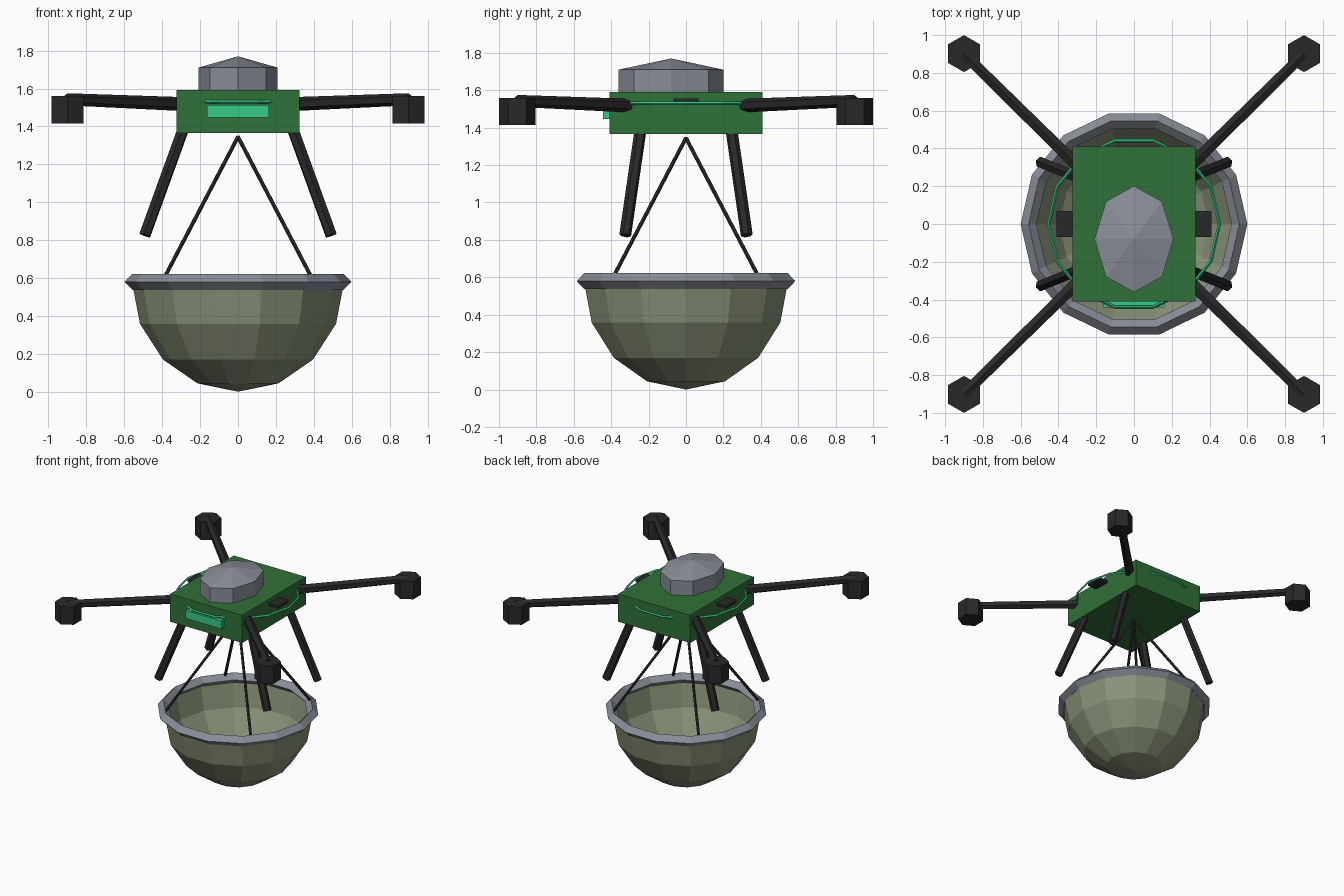
import bpy
import math
from mathutils import Vector

default = bpy.data.objects.get("Cube")
if default:
    bpy.data.objects.remove(default, do_unlink=True)


def material(name, r, g, b):
    mat = bpy.data.materials.new(name)
    mat.use_nodes = True
    mat.diffuse_color = (r, g, b, 1)
    node = next(n for n in mat.node_tree.nodes if n.type == 'BSDF_PRINCIPLED')
    node.inputs["Base Color"].default_value = (r, g, b, 1)
    return mat


GREEN = material("body green", 0.03, 0.165, 0.04)
BLACK = material("frame black", 0.022, 0.022, 0.023)
GREY = material("metal grey", 0.25, 0.27, 0.31)
OLIVE = material("bowl olive", 0.25, 0.29, 0.19)
TEAL = material("light teal", 0.035, 0.6, 0.24)


def finish(name, mat):
    obj = bpy.context.object
    obj.name = name
    obj.data.materials.append(mat)
    return obj


def box(name, mat, centre, size):
    bpy.ops.mesh.primitive_cube_add(size=1, location=centre)
    bpy.context.object.scale = size
    return finish(name, mat)


def rod(name, mat, start, end, r1, r2, sides=6):
    start, end = Vector(start), Vector(end)
    axis = end - start
    bpy.ops.mesh.primitive_cone_add(vertices=sides, radius1=r1, radius2=r2,
                                    depth=axis.length, location=(start + end) / 2)
    bpy.context.object.rotation_euler = axis.to_track_quat('Z', 'Y').to_euler()
    return finish(name, mat)


def lathe(name, mat, profile, sides, closed=False):
    """Revolve (radius, z) points around the z axis."""
    verts, faces = [], []
    for i in range(sides):
        a = math.tau * i / sides
        verts += [(r * math.cos(a), r * math.sin(a), z) for r, z in profile]
    n = len(profile)
    for i in range(sides):
        j = (i + 1) % sides
        for k in range(n if closed else n - 1):
            m = (k + 1) % n
            faces.append((i * n + k, j * n + k, j * n + m, i * n + m))
    # Profiles starting on the axis share one bottom vertex
    if profile[0][0] == 0:
        faces = [tuple(0 if v % n == 0 else v for v in f) for f in faces]
        faces = [tuple(dict.fromkeys(f)) for f in faces]
    mesh = bpy.data.meshes.new(name)
    mesh.from_pydata(verts, [], faces)
    mesh.validate()
    obj = bpy.data.objects.new(name, mesh)
    bpy.context.collection.objects.link(obj)
    mesh.materials.append(mat)
    return obj


def ring(name, mat, radius, thickness, z):
    profile = [(radius, z - thickness), (radius + thickness, z),
               (radius, z + thickness), (radius - thickness, z)]
    return lathe(name, mat, profile, 14, closed=True)


# Body, side bar, front lamp and light ring
box("body", GREEN, (0, 0, 1.478), (0.65, 0.82, 0.226))
box("side_bar", BLACK, (0, 0, 1.546), (0.82, 0.135, 0.02))
box("front_lamp", TEAL, (0, -0.42, 1.48), (0.325, 0.045, 0.065))
ring("light_ring", TEAL, 0.452, 0.009, 1.53)

# Faceted dome on top
bpy.ops.mesh.primitive_uv_sphere_add(segments=8, ring_count=3, radius=1,
                                     location=(0, -0.08, 1.65))
bpy.context.object.scale = (0.242, 0.325, 0.12)
finish("dome", GREY)

# Arms, motors, legs and cables at the four corners
for sx, side in ((1, "left"), (-1, "right")):
    for sy, end in ((-1, "front"), (1, "back")):
        tag = f"{end}_{side}"
        rod("arm_" + tag, BLACK, (0.27 * sx, 0.28 * sy, 1.517),
            (0.9 * sx, 0.9 * sy, 1.543), 0.037, 0.032)
        rod("motor_" + tag, BLACK, (0.9 * sx, 0.902 * sy, 1.415),
            (0.9 * sx, 0.902 * sy, 1.56), 0.098, 0.098)
        rod("leg_" + tag, BLACK, (0.28 * sx, 0.24 * sy, 1.41),
            (0.492 * sx, 0.325 * sy, 0.825), 0.032, 0.032)
        rod("cable_" + tag, BLACK, (0, 0, 1.345),
            (0.4 * sx, 0.4 * sy, 0.58), 0.011, 0.011)

# Hanging bowl with a faceted rim
quarter = [math.radians(22.5 * k) for k in range(5)]
lathe("bowl", OLIVE, [(0.56 * math.sin(a), 0.58 - 0.58 * math.cos(a)) for a in quarter], 14)
ring("bowl_rim", GREY, 0.558, 0.042, 0.58)
